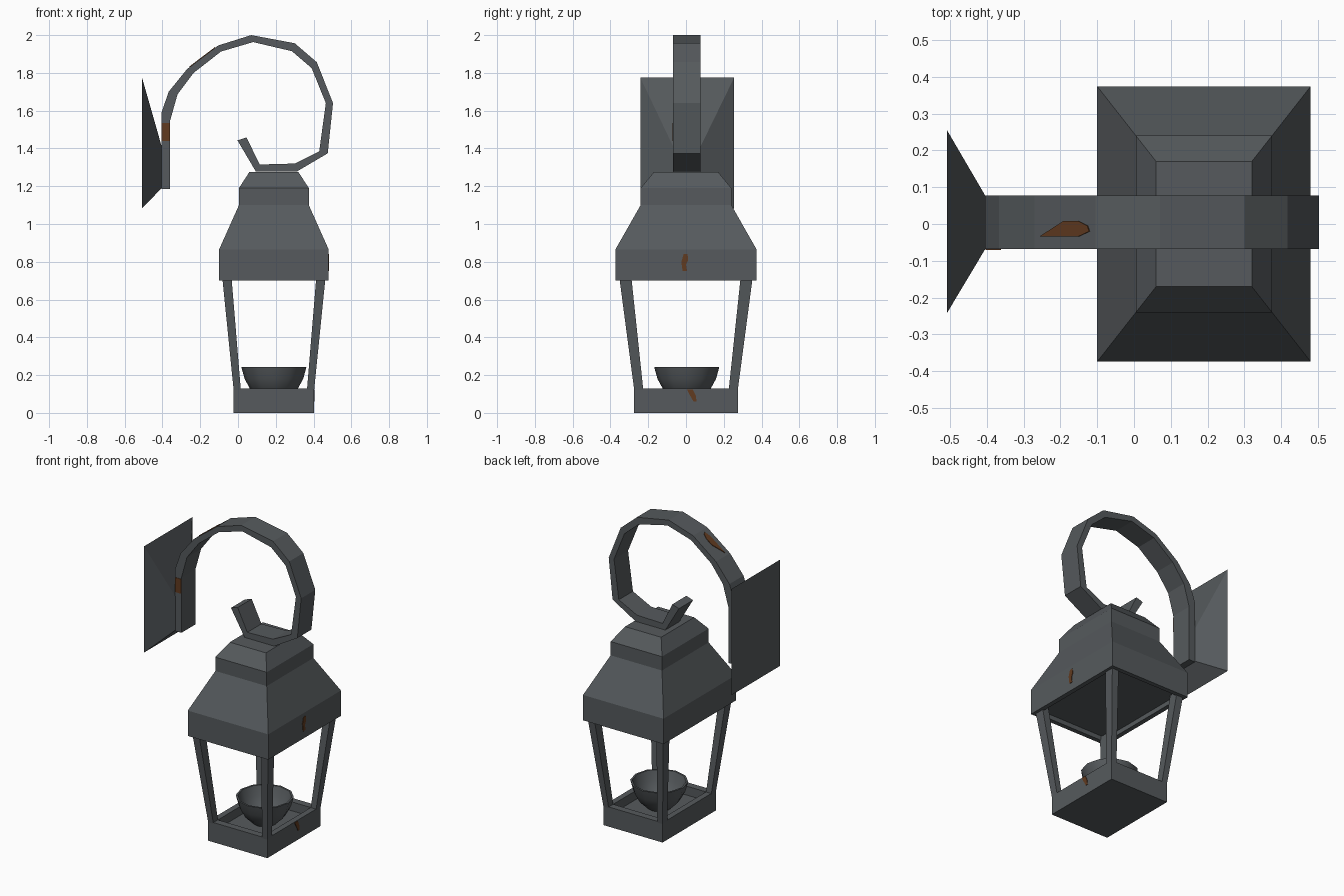
import bpy, bmesh, math
from mathutils import Vector

if "Cube" in bpy.data.objects:
    bpy.data.objects.remove(bpy.data.objects["Cube"])


def material(name, rgb):
    m = bpy.data.materials.new(name)
    m.diffuse_color = (*rgb, 1)
    m.use_nodes = True
    m.node_tree.nodes["Principled BSDF"].inputs["Base Color"].default_value = m.diffuse_color
    return m


IRON = material("dark_iron", (0.092, 0.102, 0.109))
RUST = material("rust_brown", (0.12, 0.043, 0.014))


def loft(name, sections, mat=IRON, smooth=None):
    """Solid skinned through closed sections of equal point count, capped at both ends."""
    bm = bmesh.new()
    rings = [[bm.verts.new(p) for p in s] for s in sections]
    n = len(rings[0])
    for a, b in zip(rings, rings[1:]):
        for i in range(n):
            j = (i + 1) % n
            bm.faces.new((a[i], a[j], b[j], b[i]))
    bm.faces.new(rings[0][::-1])
    bm.faces.new(rings[-1])
    bmesh.ops.recalc_face_normals(bm, faces=bm.faces)
    me = bpy.data.meshes.new(name)
    bm.to_mesh(me)
    bm.free()
    me.materials.append(mat)
    ob = bpy.data.objects.new(name, me)
    bpy.context.collection.objects.link(ob)
    if smooth:
        bpy.ops.object.select_all(action='DESELECT')
        ob.select_set(True)
        bpy.context.view_layer.objects.active = ob
        bpy.ops.object.shade_smooth_by_angle(angle=math.radians(smooth))
    return ob


CX = 0.19  # lantern centre in x


def rect(hx, hy, z):
    return [(CX + sx * hx, sy * hy, z) for sx, sy in ((-1, -1), (1, -1), (1, 1), (-1, 1))]


def patch(name, pts, offset):
    """Thin rust plate laid on a surface."""
    o = Vector(offset)
    loft(name, [[Vector(p) - o * 0.3 for p in pts], [Vector(p) + o for p in pts]], RUST)


# Roof with shallow recess below
loft("roof", [rect(0.26, 0.345, 0.73), rect(0.26, 0.345, 0.70), rect(0.29, 0.374, 0.70),
              rect(0.29, 0.374, 0.865), rect(0.185, 0.24, 1.10), rect(0.185, 0.24, 1.19),
              rect(0.13, 0.17, 1.275)])

# Base tray
loft("base_tray", [rect(0.213, 0.274, 0), rect(0.213, 0.274, 0.128),
                   rect(0.175, 0.228, 0.128), rect(0.175, 0.228, 0.07)])

# Four leaning corner posts
for sx, side in ((-1, "left"), (1, "right")):
    for sy, end in ((-1, "front"), (1, "back")):
        sections = []
        for x0, x1, y0, y1, z in ((0.175, 0.213, 0.226, 0.274, 0.12),
                                  (0.225, 0.274, 0.29, 0.354, 0.725)):
            sections.append([(CX + sx * x, sy * y, z)
                             for x, y in ((x0, y0), (x1, y0), (x1, y1), (x0, y1))])
        loft(f"post_{end}_{side}", sections)

# Hollow bowl
bowl = [(0.07, 0.072), (0.125, 0.125), (0.155, 0.18), (0.172, 0.242),
        (0.16, 0.242), (0.14, 0.18), (0.11, 0.135), (0.06, 0.095)]
loft("bowl", [[(CX + r * math.cos(i * math.tau / 12), 0.004 + r * math.sin(i * math.tau / 12), z)
               for i in range(12)] for r, z in bowl], smooth=40)

# Hooked strap: outer and inner edge points in the xz plane
Y0, Y1 = -0.068, 0.077
outer = [(-0.405, 1.185), (-0.405, 1.59), (-0.367, 1.70), (-0.27, 1.82), (-0.105, 1.945),
         (0.07, 2.0), (0.30, 1.957), (0.417, 1.857), (0.503, 1.64), (0.475, 1.374),
         (0.31, 1.277), (0.095, 1.277), (-0.003, 1.443)]
inner = [(-0.36, 1.185), (-0.36, 1.545), (-0.32, 1.687), (-0.235, 1.80), (-0.09, 1.913),
         (0.08, 1.963), (0.285, 1.915), (0.39, 1.825), (0.465, 1.64), (0.43, 1.385),
         (0.30, 1.32), (0.115, 1.315), (0.045, 1.458)]
loft("hook_strap", [[(a, Y0, b), (a, Y1, b), (c, Y1, d), (c, Y0, d)]
                    for (a, b), (c, d) in zip(outer, inner)])

# Wall plate tapering to the strap
loft("wall_plate", [[(x, a, c), (x, b, c), (x, b, d), (x, a, d)] for x, a, b, c, d in
                    ((-0.508, -0.242, 0.255, 1.083, 1.775), (-0.404, Y0, Y1, 1.19, 1.41))])

# Rust patches
patch("strap_side_rust", [(-0.404, Y0, 1.44), (-0.361, Y0, 1.44), (-0.361, Y0, 1.535),
                          (-0.404, Y0, 1.535)], (0, -0.003, 0))
slope = 0.125 / 0.165
top = [(-0.255, -0.034), (-0.2, -0.034), (-0.15, -0.034), (-0.12, -0.02), (-0.125, -0.005),
       (-0.15, 0.008), (-0.19, 0.008), (-0.215, -0.008)]
patch("strap_top_rust", [(x, y, 1.82 + (x + 0.27) * slope) for x, y in top], (-0.002, 0, 0.003))
drip = [(-0.018, 0.75), (0.006, 0.75), (0.0, 0.785), (0.012, 0.81), (0.008, 0.84),
        (-0.012, 0.84), (-0.025, 0.80)]
patch("roof_rust", [(CX + 0.29, y, z) for y, z in drip], (0.003, 0, 0))
stain = [(0.04, 0.06), (0.056, 0.06), (0.052, 0.09), (0.036, 0.125), (0.004, 0.125), (0.02, 0.095)]
patch("base_rust", [(CX + 0.213, y, z) for y, z in stain], (0.003, 0, 0))
